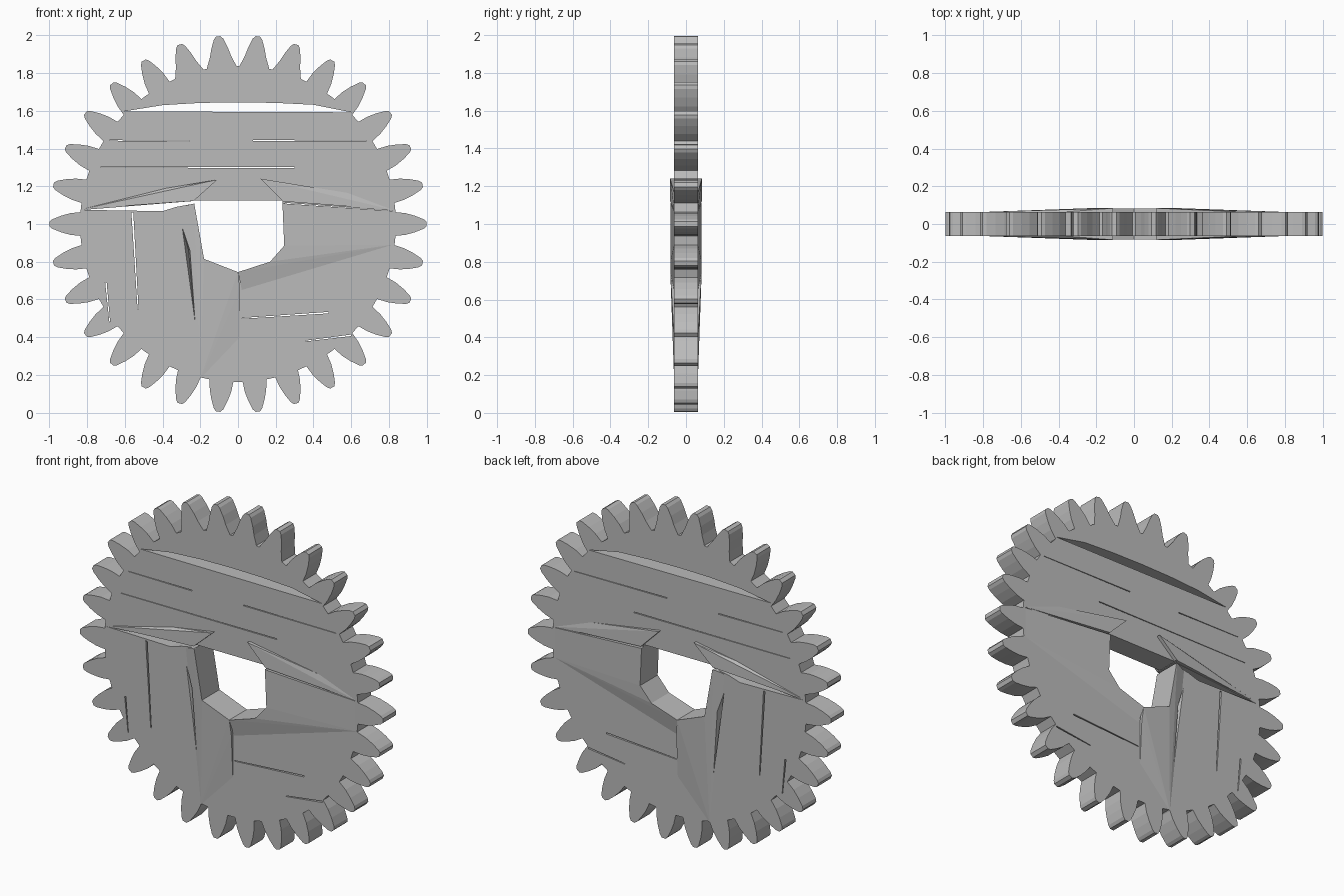
import bpy, bmesh, math
from mathutils import Vector

if "Cube" in bpy.data.objects:
    bpy.data.objects.remove(bpy.data.objects["Cube"])

TEETH, HALF = 30, 0.063
grey = bpy.data.materials.new("plain grey")
grey.use_nodes = True
grey.diffuse_color = (0.5, 0.5, 0.5, 1)
grey.node_tree.nodes["Principled BSDF"].inputs["Base Color"].default_value = (0.5, 0.5, 0.5, 1)


def finish(name, bm):
    bmesh.ops.recalc_face_normals(bm, faces=bm.faces)
    mesh = bpy.data.meshes.new(name)
    bm.to_mesh(mesh)
    bm.free()
    mesh.materials.append(grey)
    obj = bpy.data.objects.new(name, mesh)
    bpy.context.collection.objects.link(obj)
    return obj


def prism(name, outline, half):
    """Extrude an (x, z) outline evenly to both sides of y = 0."""
    bm = bmesh.new()
    face = bm.faces.new([bm.verts.new((x, -half, z)) for x, z in outline])
    new = bmesh.ops.extrude_face_region(bm, geom=[face])["geom"]
    bmesh.ops.translate(bm, vec=(0, 2 * half, 0),
                        verts=[g for g in new if isinstance(g, bmesh.types.BMVert)])
    return finish(name, bm)


def hull(name, points):
    bm = bmesh.new()
    for p in points:
        bm.verts.new(p)
    res = bmesh.ops.convex_hull(bm, input=bm.verts)
    bmesh.ops.delete(bm, geom=[v for v in res["geom_interior"]
                               if isinstance(v, bmesh.types.BMVert)], context="VERTS")
    return finish(name, bm)


def pad(name, points):
    """Raised facet, equal on both sides: points are x, z, height."""
    return hull(name, [(x, s * h, z) for x, z, h in points for s in (-1, 1)])


def slit(a, b, width):
    """Long thin diamond-like cut through the plate."""
    a, b = Vector(a), Vector(b)
    n = (b - a).orthogonal().normalized() * width / 2
    return prism("slit_cutter", [a - n / 2, b - n, b + n, a + n / 2], 0.2)


def combine(target, tool, operation):
    mod = target.modifiers.new("join", "BOOLEAN")
    mod.operation, mod.solver, mod.object = operation, "EXACT", tool
    bpy.context.view_layer.objects.active = target
    bpy.ops.object.modifier_apply(modifier=mod.name)
    bpy.data.objects.remove(tool)


# Toothed plate outline: rounded flanks, wider bases on the topmost teeth
outline = []
for i in range(TEETH):
    angle = 2 * math.pi * (i + 0.5) / TEETH
    top = math.cos(angle) > 0.9
    flank = [(0.835, 0.079 if top else 0.063), (0.89, 0.057), (0.94, 0.043), (0.985, 0.025), (1.0, 0.012)]
    for r, w in [(r, -w) for r, w in flank] + flank[::-1]:
        outline.append((r * math.sin(angle) + w * math.cos(angle),
                        1 + r * math.cos(angle) - w * math.sin(angle)))
gear = prism("gear", outline, HALF)

# Raised facets around the bore
pads = [
    pad("upper_left_facet", [(-0.82, 1.08, HALF), (-0.38, 1.19, HALF), (-0.11, 1.235, 0.084),
                             (-0.235, 1.122, 0.084)]),
    pad("upper_right_facet", [(0.12, 1.24, 0.084), (0.24, 1.12, 0.084), (0.82, 1.075, HALF),
                              (0.58, 1.165, HALF)]),
    pad("lower_right_facet", [(0, 0.745, 0.083), (0.17, 0.8, 0.083), (0.245, 0.885, 0.083),
                              (0.235, 1.11, 0.083), (0.82, 0.89, HALF), (0.82, 1.07, HALF),
                              (0.02, 0.65, HALF)]),
    pad("lower_left_facet", [(-0.3, 1.09, HALF), (-0.235, 1.11, 0.083), (-0.18, 0.815, 0.083),
                             (0, 0.745, 0.083), (0.01, 0.66, 0.078), (0.01, 0.4, HALF),
                             (-0.2, 0.18, HALF)]),
]
for p in pads:
    combine(gear, p, "UNION")

# Bore, curved slot and wedge gap
cutters = [
    prism("bore_cutter", [(-0.235, 1.125), (-0.18, 0.815), (0, 0.745), (0.17, 0.8),
                          (0.245, 0.885), (0.235, 1.125)], 0.2),
    prism("slot_cutter", [(-0.605, 1.597), (0.6, 1.592), (0.4, 1.632), (0.2, 1.642),
                          (0, 1.645), (-0.2, 1.642), (-0.4, 1.63)], 0.2),
    prism("gap_cutter", [(-0.82, 1.075), (-0.4, 1.068), (-0.33, 1.09), (-0.232, 1.108),
                         (-0.232, 1.122)], 0.2),
]

# Tapered groove on both faces
for s in (-1, 1):
    cutters.append(hull("groove_cutter", [(-0.325, s * 0.1, 1.09), (-0.29, s * 0.1, 0.86),
                                          (-0.25, s * 0.1, 0.86), (-0.2, s * 0.1, 0.18),
                                          (-0.262, s * 0.02, 0.86)]))

# Hairline slits
for a, b, width in [
    ((-0.53, 0.55), (-0.56, 1.06), 0.01), ((-0.68, 0.48), (-0.7, 0.69), 0.008),
    ((0.02, 0.5), (0.48, 0.53), 0.008), ((0.36, 0.38), (0.6, 0.41), 0.008),
    ((0.69, 1.44), (0.08, 1.443), 0.005), ((-0.68, 1.443), (-0.26, 1.44), 0.005),
    ((-0.73, 1.3), (0.3, 1.3), 0.005), ((0.82, 1.07), (0.25, 1.11), 0.004),
]:
    cutters.append(slit(a, b, width))
for c in cutters:
    combine(gear, c, "DIFFERENCE")
